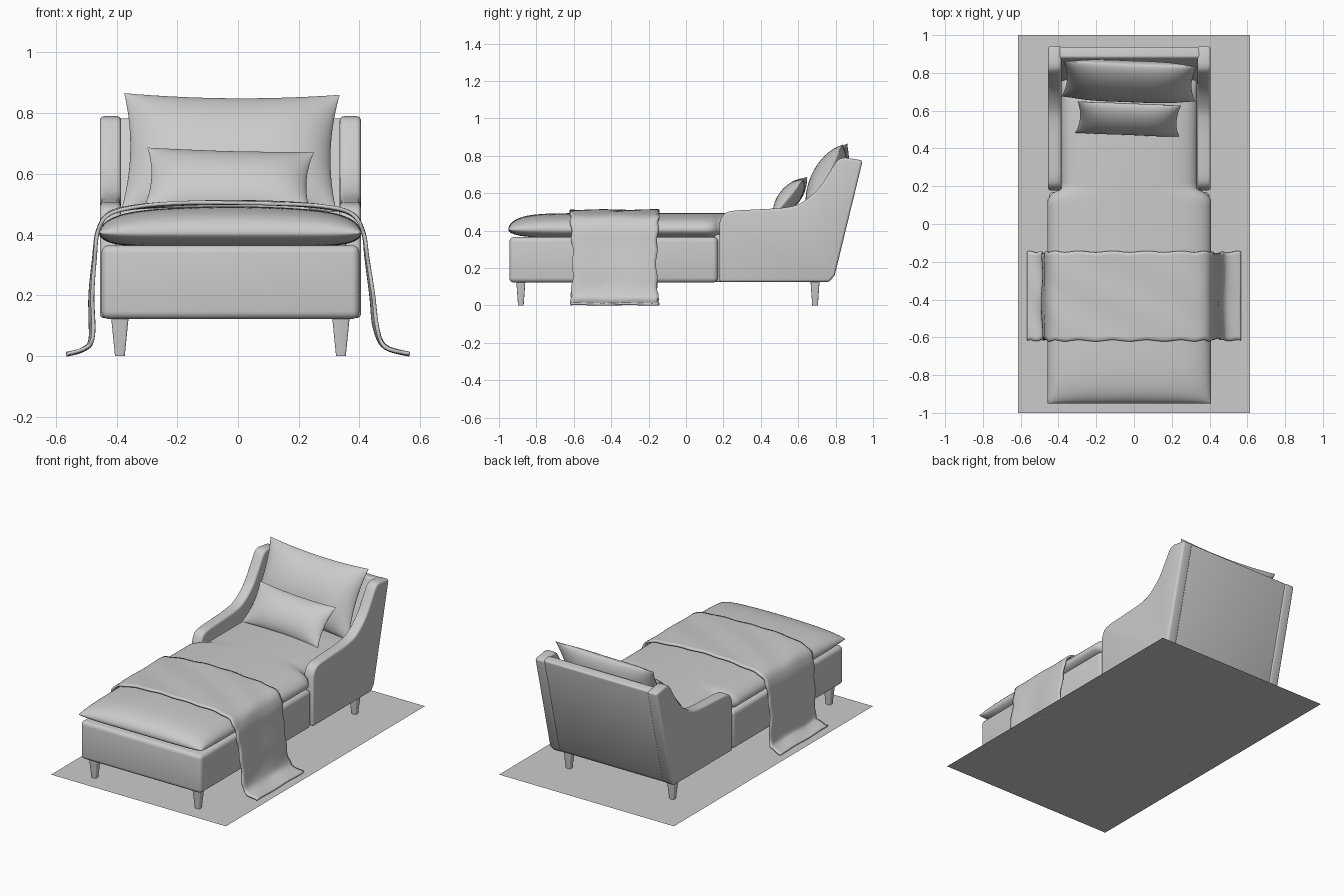
import bpy, bmesh, math
from mathutils import Matrix, Vector

cube = bpy.data.objects.get("Cube")
if cube:
    bpy.data.objects.remove(cube, do_unlink=True)

grey = bpy.data.materials.new("plain grey")
grey.use_nodes = True
grey.diffuse_color = (0.6, 0.6, 0.6, 1)
grey.node_tree.nodes["Principled BSDF"].inputs["Base Color"].default_value = (0.6, 0.6, 0.6, 1)

CX = -0.025   # centre line of the furniture


def finish(name, bm, angle=40):
    bmesh.ops.recalc_face_normals(bm, faces=bm.faces)
    mesh = bpy.data.meshes.new(name)
    bm.to_mesh(mesh)
    bm.free()
    mesh.materials.append(grey)
    ob = bpy.data.objects.new(name, mesh)
    bpy.context.collection.objects.link(ob)
    bpy.ops.object.select_all(action='DESELECT')
    ob.select_set(True)
    bpy.context.view_layer.objects.active = ob
    bpy.ops.object.shade_smooth_by_angle(angle=math.radians(angle))
    return ob


def slab(name, profile, x0, x1, bevel):
    """Side profile (y, z) extruded across x, with every rim rounded."""
    bm = bmesh.new()
    face = bm.faces.new([bm.verts.new((x0, y, z)) for y, z in profile])
    out = bmesh.ops.extrude_face_region(bm, geom=[face])
    moved = [v for v in out["geom"] if isinstance(v, bmesh.types.BMVert)]
    bmesh.ops.translate(bm, verts=moved, vec=(x1 - x0, 0, 0))
    bmesh.ops.recalc_face_normals(bm, faces=bm.faces)
    rims = [e for e in bm.edges if e.calc_face_angle(0) > 0.7]
    bmesh.ops.bevel(bm, geom=rims, offset=bevel, segments=4, profile=0.5, affect='EDGES')
    return finish(name, bm)


def stuffed(name, shape, rows=40):
    """Closed cushion: shape(u, v, side) gives a point, the rims of both sides meet."""
    bm = bmesh.new()
    for side in (1, -1):
        grid = bmesh.ops.create_grid(bm, x_segments=36, y_segments=rows, size=1)
        for v in grid["verts"]:
            # crowd the rows towards the rim for a round edge
            a, b = (math.sin(c * math.pi / 2) for c in v.co.xy)
            v.co = shape(a, b, side)
    bmesh.ops.remove_doubles(bm, verts=bm.verts, dist=0.0005)
    return finish(name, bm, 75)


def swell(t, power):
    return math.sqrt(max(0, 1 - abs(t) ** power))


def smooth_path(points, steps=6):
    """Catmull-Rom curve through the points."""
    pts = [Vector(p) for p in points]
    pts = [pts[0]] + pts + [pts[-1]]
    out = []
    for a, b, c, d in zip(pts, pts[1:], pts[2:], pts[3:]):
        for i in range(steps):
            t = i / steps
            out.append(0.5 * (2 * b + (c - a) * t + (2 * a - 5 * b + 4 * c - d) * t * t
                              + (3 * b - a - 3 * c + d) * t ** 3))
    return out + [pts[-1]]


# Floor sheet
bm = bmesh.new()
bmesh.ops.create_grid(bm, x_segments=1, y_segments=1, size=1,
                      matrix=Matrix.Diagonal((0.615, 1, 1, 1)))
finish("floor_sheet", bm)

# Upholstered base
slab("base", [(-0.945, 0.122), (0.17, 0.122), (0.17, 0.365), (-0.945, 0.365)],
     CX - 0.425, CX + 0.425, 0.025)
slab("rear_base", [(0.15, 0.125), (0.74, 0.125), (0.74, 0.38), (0.15, 0.38)],
     CX - 0.38, CX + 0.38, 0.01)

# Arms with a swept top, and the leaning back between them
sweep = smooth_path([(0.178, 0.44), (0.2, 0.485), (0.25, 0.505), (0.38, 0.513), (0.52, 0.522),
                     (0.61, 0.545), (0.7, 0.615), (0.76, 0.7), (0.81, 0.775), (0.85, 0.79)], 4)
side_profile = [(0.178, 0.125)] + [tuple(p) for p in sweep] + [
    (0.945, 0.775), (0.795, 0.16), (0.765, 0.125)]
for name, x in (("right_arm", CX - 0.43), ("left_arm", CX + 0.36)):
    slab(name, side_profile, x, x + 0.07, 0.014)
slab("back_panel", [(0.66, 0.125), (0.76, 0.125), (0.79, 0.16), (0.94, 0.775),
                    (0.88, 0.785), (0.76, 0.42)], CX - 0.375, CX + 0.375, 0.012)


# Seat cushion, wide in front and narrow between the arms
def seat(u, v, side):
    y = -0.08 + 0.87 * v
    step = min(1, max(0, (y - 0.12) / 0.06))
    half = 0.432 - 0.073 * step ** 3
    puff = swell(u, 8) * swell(v, 10)
    crown = 0.062 + 0.026 * (1 - u * u)
    z = 0.405 + (crown * puff if side > 0 else -0.045 * puff)
    return (CX + half * u, y, z)


stuffed("seat_cushion", seat, 90)


# Loose pillows with pulled-out corners
def pillow(name, centre, half_w, half_h, thick, lean, turn, roll):
    place = (Matrix.Translation(centre) @ Matrix.Rotation(math.radians(turn), 4, 'Z')
             @ Matrix.Rotation(math.radians(lean), 4, 'X')
             @ Matrix.Rotation(math.radians(roll), 4, 'Z'))

    def shape(u, v, side):
        x = half_w * u * (1 - 0.07 * (1 - v * v))
        y = half_h * v * (1 - 0.08 * (1 - u * u))
        puff = (1 - u ** 4) ** 0.7 * (1 - v * v) ** 0.65
        return place @ Vector((x, y, side * thick * puff))

    stuffed(name, shape)


pillow("back_pillow", (CX, 0.755, 0.67), 0.355, 0.215, 0.085, 64, -2, -0.5)
pillow("lumbar_pillow", (CX - 0.005, 0.555, 0.58), 0.275, 0.13, 0.055, 50, -1, -2)

# Throw blanket draped over the seat and trailing on the floor
drape = smooth_path([(-0.565, 0.006), (-0.51, 0.022), (-0.482, 0.06), (-0.483, 0.2), (-0.473, 0.32),
                     (-0.462, 0.41), (-0.425, 0.468), (-0.33, 0.492), (-0.18, 0.503), (CX, 0.506),
                     (0.13, 0.503), (0.28, 0.492), (0.375, 0.468), (0.412, 0.41), (0.425, 0.32),
                     (0.442, 0.2), (0.455, 0.09), (0.485, 0.03), (0.565, 0.006)])
ROWS = 24
bm = bmesh.new()
strips = []
for k, p in enumerate(drape):
    hang = max(0, 1 - p.y / 0.45)
    strip = []
    for j in range(ROWS + 1):
        t = j / ROWS
        width = 0.236 - 0.012 * math.sin(math.pi * min(1, hang))
        y = -0.382 + width * (2 * t - 1) + 0.004 * math.sin(k * 0.9)
        fold = 0.007 * hang * math.sin(9 * t + 1) * min(1, p.y / 0.1)
        strip.append(bm.verts.new((p.x + fold, y, p.y + 0.002 * math.sin(11 * t + k * 0.3))))
    strips.append(strip)
for a, b in zip(strips, strips[1:]):
    for j in range(ROWS):
        bm.faces.new((a[j], a[j + 1], b[j + 1], b[j]))
blanket = finish("throw_blanket", bm, 60)
cloth = blanket.modifiers.new("cloth thickness", 'SOLIDIFY')
cloth.thickness = 0.012
cloth.offset = 0

# Tapered legs
for end, y in (("front", -0.883), ("back", 0.69)):
    for hand, s in (("right", -1), ("left", 1)):
        bm = bmesh.new()
        bmesh.ops.create_cube(bm, size=1)
        for v in bm.verts:
            top = v.co.z > 0
            v.co = (CX + s * 0.364 + v.co.x * (0.06 if top else 0.032),
                    y + v.co.y * (0.05 if top else 0.03), 0.14 if top else 0)
        bmesh.ops.bevel(bm, geom=[e for e in bm.edges if abs(e.verts[0].co.z - e.verts[1].co.z) > 0.1],
                        offset=0.006, segments=3, profile=0.5, affect='EDGES')
        finish(f"{end}_{hand}_leg", bm)
